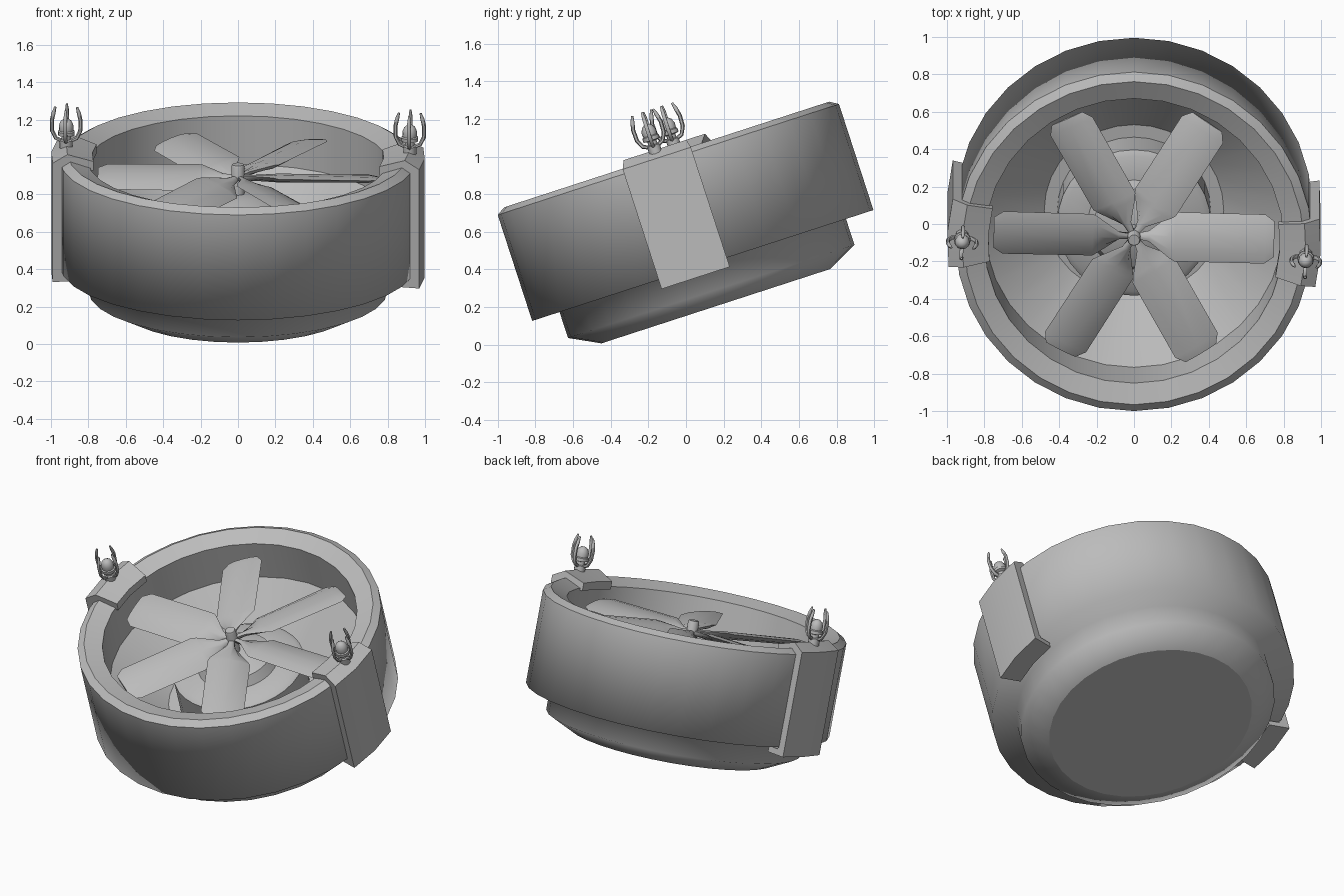
import bpy, bmesh, math
from mathutils import Matrix, Vector

if "Cube" in bpy.data.objects:
    bpy.data.objects.remove(bpy.data.objects["Cube"])

TILT = Matrix.Translation((0, 0.2045, 0.0664)) @ Matrix.Rotation(math.radians(18), 4, 'X')
grey = bpy.data.materials.new("grey")
grey.diffuse_color = (0.5, 0.5, 0.5, 1)
grey.use_nodes = True
grey.node_tree.nodes["Principled BSDF"].inputs["Base Color"].default_value = grey.diffuse_color


def finish(bm, name, matrix=Matrix(), angle=40):
    """Turn a bmesh into a tilted object; angle None keeps marked sharp edges."""
    bmesh.ops.recalc_face_normals(bm, faces=bm.faces[:])
    bm.transform(TILT @ matrix)
    for f in bm.faces:
        f.smooth = True
    for e in bm.edges:
        if angle is not None and len(e.link_faces) == 2:
            e.smooth = e.calc_face_angle() < math.radians(angle)
    me = bpy.data.meshes.new(name)
    bm.to_mesh(me)
    bm.free()
    me.materials.append(grey)
    ob = bpy.data.objects.new(name, me)
    bpy.context.collection.objects.link(ob)
    return ob


def lathe(profile, n, sharp=()):
    """Revolve (radius, height) points; rings listed in sharp get hard edges."""
    bm = bmesh.new()
    rings = []
    for r, h in profile:
        if r == 0:
            rings.append([bm.verts.new((0, 0, h))] * n)
        else:
            rings.append([bm.verts.new((r * math.cos(2 * math.pi * i / n),
                                        r * math.sin(2 * math.pi * i / n), h)) for i in range(n)])
    for a, b in zip(rings, rings[1:]):
        for i in range(n):
            j = (i + 1) % n
            bm.faces.new(list(dict.fromkeys((a[i], a[j], b[j], b[i]))))
    for k in sharp:
        for i in range(n):
            bm.edges.get((rings[k][i], rings[k][(i + 1) % n])).smooth = False
    return bm


def loft(sections):
    """Skin a list of equal-length point loops and cap both ends."""
    bm = bmesh.new()
    loops = [[bm.verts.new(p) for p in s] for s in sections]
    n = len(loops[0])
    for a, b in zip(loops, loops[1:]):
        for i in range(n):
            bm.faces.new((a[i], a[(i + 1) % n], b[(i + 1) % n], b[i]))
    bm.faces.new(loops[0])
    bm.faces.new(loops[-1])
    return bm


# Housing: outer duct, lower tub, rim and inner funnel in one profile
housing = [(0, .146), (.64, .146), (.8, .228), (.8, .373), (.953, .373), (.953, .965),
           (.908, .993), (.8, .953), (.8, .68), (.48, .42), (0, .42)]
finish(lathe(housing, 32, sharp=(1, 5, 6, 7, 8, 9)), "duct_housing", angle=None)

# Motor and rotor cap in the middle
finish(lathe([(0, .4), (.41, .4), (.41, .64), (.38, .66), (.25, .67), (.22, .73), (.12, .77), (0, .78)], 32),
       "motor_hub")
finish(lathe([(0, .7), (.035, .7), (.035, .93), (.03, .94), (0, .94)], 12), "rotor_cap")

# Six pitched blades: (distance, half chord, half thickness, pitch in degrees)
stations = [(.02, .018, .016, 40), (.08, .03, .016, 32), (.19, .115, .022, 18),
            (.22, .132, .024, 15), (.70, .132, .02, 13), (.75, .095, .01, 13)]
shape = [(1, 0), (.6, .75), (0, 1), (-.6, .75), (-1, 0), (-.6, -.75), (0, -1), (.6, -.75)]
for k in range(6):
    sections = []
    for d, half, thick, pitch in stations:
        c, s = math.cos(math.radians(pitch)), math.sin(math.radians(pitch))
        sections.append([(d, u * half * c + v * thick * s, .865 - u * half * s + v * thick * c)
                         for u, v in shape])
    finish(loft(sections), f"fan_blade_{k + 1}", Matrix.Rotation(math.radians(60 * k - 1.5), 4, 'Z'))

# Side clamps hooked over the rim, each with a lamp held in four prongs
clamp = [(1.0, .322), (1.0, .99), (.92, 1.035), (.78, .99), (.78, .94),
         (.94, .94), (.94, .36), (.86, .36), (.86, .322)]
prong = [(.02, 1.055), (.055, 1.07), (.075, 1.11), (.077, 1.17), (.068, 1.21), (.058, 1.245)]
bulb = [(0, 1.0), (.035, 1.0), (.035, 1.06), (.025, 1.065), (.025, 1.085), (.045, 1.09),
        (.045, 1.11), (.038, 1.115), (.04, 1.14), (.03, 1.165), (.015, 1.177), (0, 1.18)]
for side, deg in (("right", -3.3), ("left", 176.7)):
    turn = Matrix.Rotation(math.radians(deg), 4, 'Z')
    sections = [[(r * math.cos(math.radians(a)), r * math.sin(math.radians(a)), h) for r, h in clamp]
                for a in (-11, 0, 11)]
    finish(loft(sections), f"{side}_clamp", turn, angle=25)
    seat = turn @ Matrix.Translation((.92, 0, 0))
    finish(lathe(bulb, 12), f"{side}_lamp", seat)
    for q in range(4):
        sections = []
        for i, (r, h) in enumerate(prong):
            lo, hi = prong[max(i - 1, 0)], prong[min(i + 1, len(prong) - 1)]
            t = Vector((hi[0] - lo[0], 0, hi[1] - lo[1])).normalized()
            normal = Vector((t.z, 0, -t.x))
            w = .011 if i < 5 else .006
            sections.append([Vector((r, 0, h)) + normal * w * math.cos(a) + Vector((0, 1, 0)) * w * math.sin(a)
                             for a in [math.pi * m / 3 for m in range(6)]])
        finish(loft(sections), f"{side}_prong_{q + 1}", seat @ Matrix.Rotation(math.pi / 2 * q, 4, 'Z'), 60)
